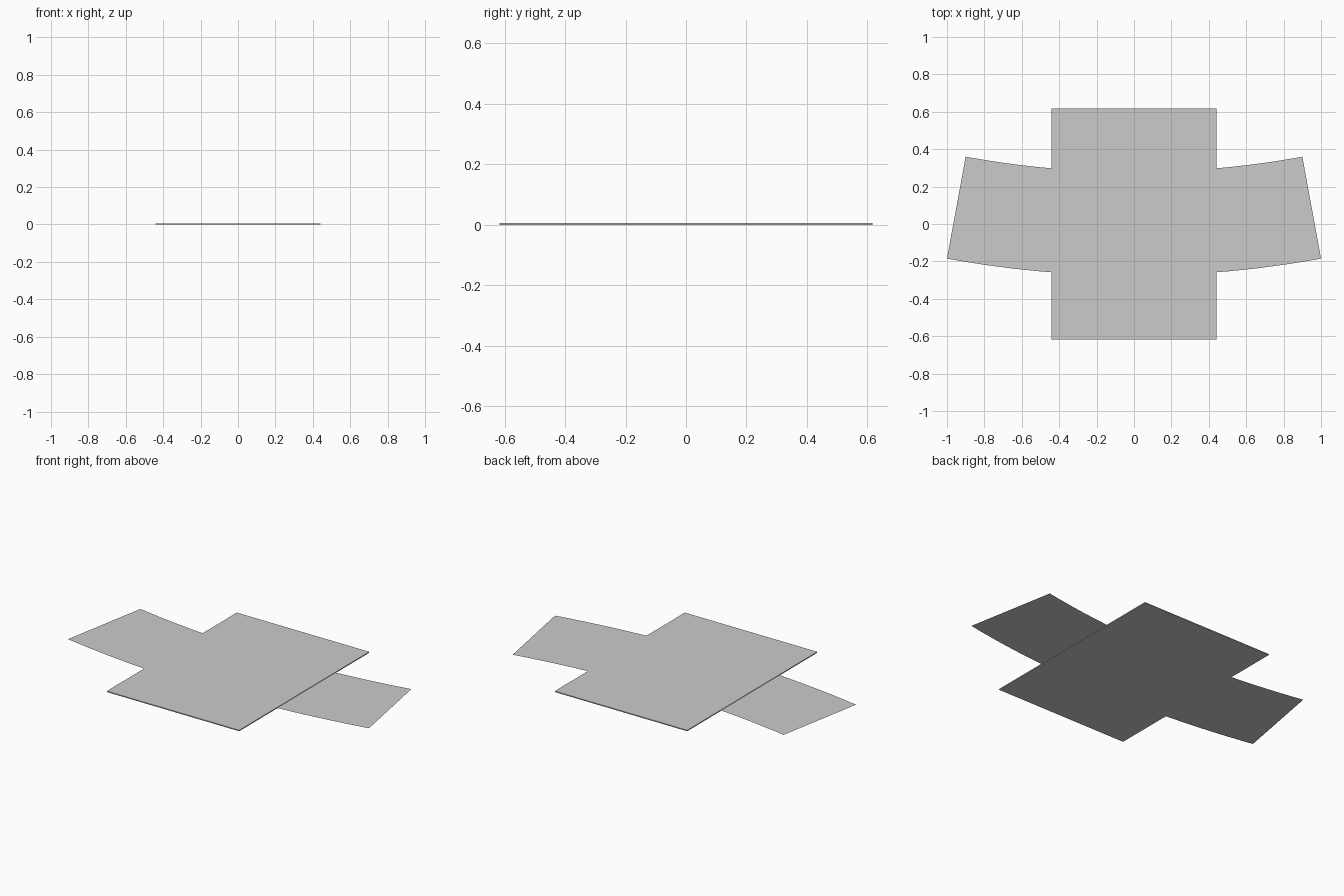
import bpy, bmesh, math

if "Cube" in bpy.data.objects:
    bpy.data.objects.remove(bpy.data.objects["Cube"])

CARD_T = 0.006


def make_object(name, bm):
    mesh = bpy.data.meshes.new(name)
    bm.to_mesh(mesh)
    bm.free()
    obj = bpy.data.objects.new(name, mesh)
    bpy.context.collection.objects.link(obj)
    return obj


def box(name, x0, x1, y0, y1, z0, z1):
    bm = bmesh.new()
    bmesh.ops.create_cube(bm, size=1)
    for v in bm.verts:
        v.co = (x1 if v.co.x > 0 else x0, y1 if v.co.y > 0 else y0, z1 if v.co.z > 0 else z0)
    return make_object(name, bm)


def arc_band(name, centre_y, r_in, r_out, half_angle, z, steps=24):
    bm = bmesh.new()
    rows = []
    for i in range(steps + 1):
        a = half_angle * (2 * i / steps - 1)
        rows.append([bm.verts.new((r * math.sin(a), centre_y - r * math.cos(a), z))
                     for r in (r_out, r_in)])
    for (a, b), (c, d) in zip(rows, rows[1:]):
        bm.faces.new((a, c, d, b))
    return make_object(name, bm)


# Thin rectangular card
box("card", -0.44, 0.44, -0.617, 0.617, 0, CARD_T)

# Flat window panel lying just above the card
bm = bmesh.new()
bmesh.ops.create_grid(bm, x_segments=1, y_segments=1, size=0.342)
bmesh.ops.translate(bm, verts=bm.verts, vec=(0, -0.205, CARD_T + 0.0006))
panel = make_object("window_panel", bm)

# Paper-thin curved band running through the middle of the card
band = arc_band("curved_band", 5.265, 4.987, 5.541, math.atan(1 / 5.45), CARD_T / 2)

# The panel and band are a slightly darker grey than the card
dark = bpy.data.materials.new("darker_grey")
dark.diffuse_color = (0.68, 0.68, 0.68, 1)
dark.use_nodes = True
dark.node_tree.nodes["Principled BSDF"].inputs["Base Color"].default_value = dark.diffuse_color
for obj in (panel, band):
    obj.data.materials.append(dark)
